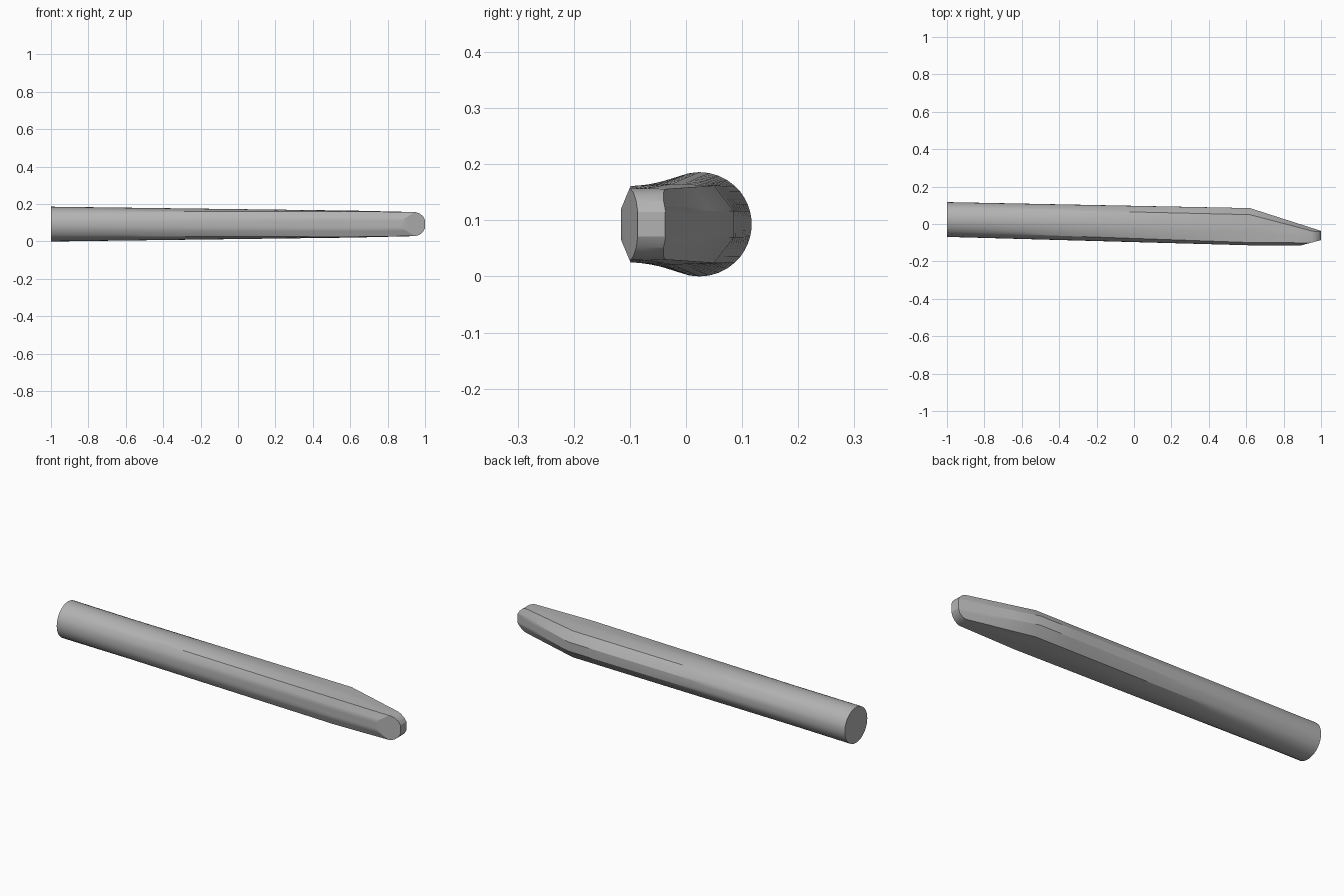
import bpy, bmesh, math
from mathutils import Vector

cube = bpy.data.objects.get("Cube")
if cube:
    bpy.data.objects.remove(cube, do_unlink=True)

grey = bpy.data.materials.new("light_grey")
grey.use_nodes = True
grey.diffuse_color = (0.45, 0.45, 0.45, 1)
grey.node_tree.nodes["Principled BSDF"].inputs["Base Color"].default_value = grey.diffuse_color

MID = 0.093      # height of the long axis
STEPS = 4        # points along each side of the section


def full_loop(half):
    """Mirror (y, height) points from the back to the front into a closed loop."""
    lower = [(y, -h) for y, h in reversed(half)]
    corners = half + lower
    loop = []
    for a, b in zip(corners, corners[1:] + corners[:1]):
        for i in range(STEPS):
            t = i / STEPS
            loop.append(Vector((a[0] + (b[0] - a[0]) * t, a[1] + (b[1] - a[1]) * t)))
    return loop


def round_loop(radius, y_mid):
    """Circle whose points match the corners of the faceted sections."""
    half = [14, 47, 90, 135, 165]
    angles = half + [360 - a for a in reversed(half)]
    loop = []
    for a, b in zip(angles, angles[1:] + [angles[0] + 360]):
        for i in range(STEPS):
            t = math.radians(a + (b - a) * i / STEPS)
            loop.append(Vector((y_mid + radius * math.cos(t), radius * math.sin(t))))
    return loop


# Sections: round butt, faceted shoulder, narrow tip
butt = round_loop(0.093, 0.024)
shoulder = full_loop([(0.085, 0.024), (0.05, 0.069), (-0.025, 0.072),
                      (-0.099, 0.068), (-0.114, 0.028)])
tip = full_loop([(-0.037, 0.024), (-0.05, 0.062), (-0.075, 0.063),
                 (-0.101, 0.063), (-0.117, 0.026)])

bm = bmesh.new()


def add_ring(x, a, b, t):
    return [bm.verts.new((x, p.lerp(q, t).x, MID + p.lerp(q, t).y)) for p, q in zip(a, b)]


# Lofted shaft
rings = [add_ring(-1 + 1.62 * i / 8, butt, shoulder, i / 8) for i in range(9)]
rings += [add_ring(0.62 + 0.38 * i / 3, shoulder, tip, i / 3) for i in range(1, 4)]
n = len(butt)
for r, s in zip(rings, rings[1:]):
    for i in range(n):
        j = (i + 1) % n
        bm.faces.new((r[i], r[j], s[j], s[i]))
bm.faces.new(rings[0])
bm.faces.new(rings[-1])


def trim(point, normal):
    """Slice off everything beyond a plane and cap the cut."""
    geom = bm.verts[:] + bm.edges[:] + bm.faces[:]
    cut = bmesh.ops.bisect_plane(bm, geom=geom, dist=1e-6, plane_co=point,
                                 plane_no=normal, clear_outer=True)
    edges = [e for e in cut["geom_cut"] if isinstance(e, bmesh.types.BMEdge)]
    bmesh.ops.holes_fill(bm, edges=[e for e in edges if e.is_boundary], sides=0)


# Rounded nose
nose = [(0.945, 0.066), (0.972, 0.056), (0.99, 0.041), (1.0, 0.022)]
for (xa, ha), (xb, hb) in zip(nose, nose[1:]):
    for side in (1, -1):
        trim((xa, 0, MID + side * ha), (ha - hb, 0, side * (xb - xa)))

# Slanted front facet at the nose
trim((0.89, -0.115, MID), (0.029, -0.11, 0))

bmesh.ops.recalc_face_normals(bm, faces=bm.faces[:])
mesh = bpy.data.meshes.new("tapered_rod")
bm.to_mesh(mesh)
bm.free()
mesh.materials.append(grey)
rod = bpy.data.objects.new("tapered_rod", mesh)
bpy.context.collection.objects.link(rod)

# Smooth shading with crisp facet edges
bpy.ops.object.select_all(action="DESELECT")
rod.select_set(True)
bpy.context.view_layer.objects.active = rod
bpy.ops.object.shade_smooth_by_angle(angle=math.radians(25))
